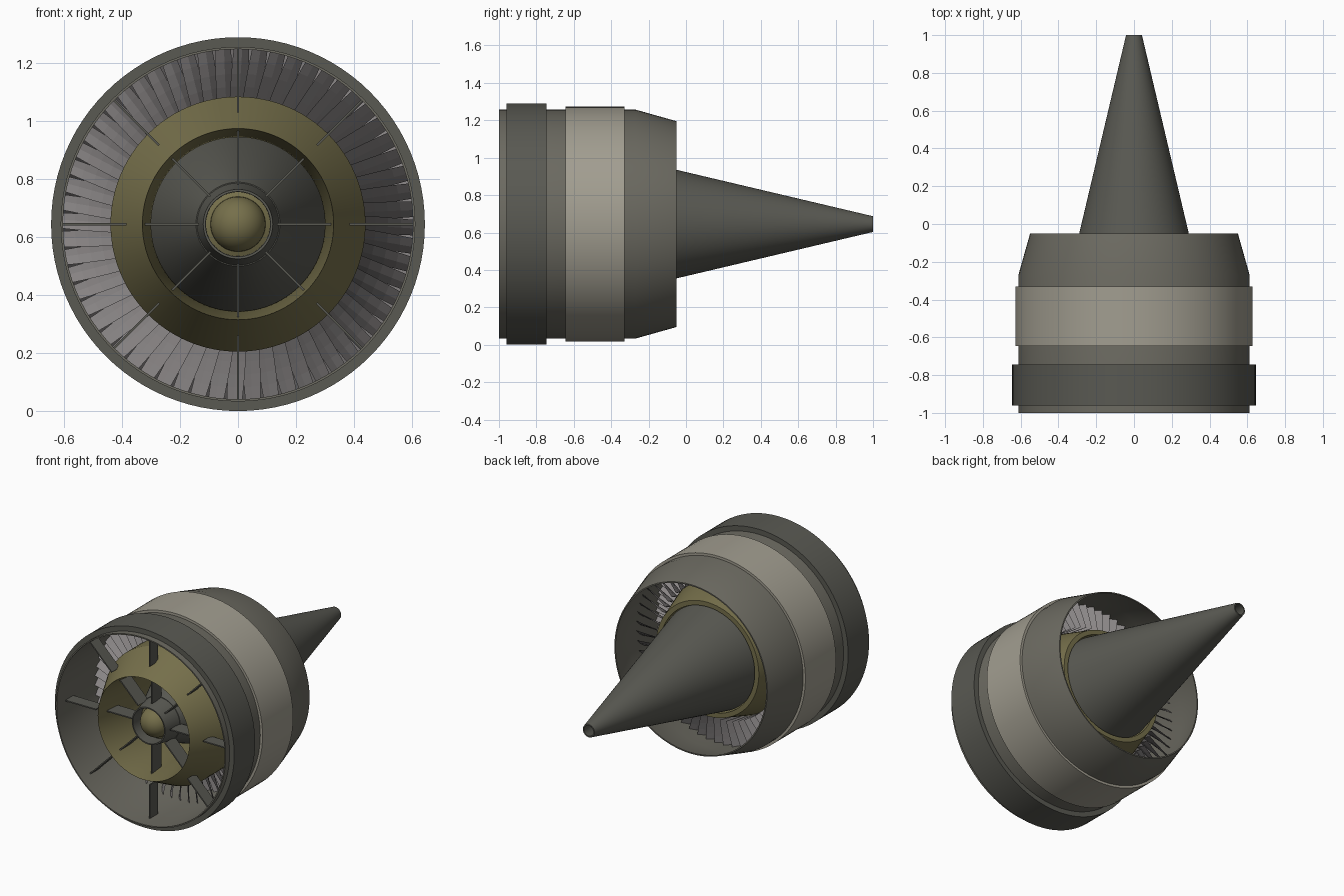
import bpy, bmesh, math
from mathutils import Matrix, Vector

if "Cube" in bpy.data.objects:
    bpy.data.objects.remove(bpy.data.objects["Cube"])

CZ = 0.645   # height of the engine axis
SEG = 96


def material(name, rgb):
    m = bpy.data.materials.new(name)
    m.diffuse_color = (*rgb, 1)
    m.use_nodes = True
    m.node_tree.nodes["Principled BSDF"].inputs["Base Color"].default_value = m.diffuse_color
    return m


DARK = material("dark_metal", (0.10, 0.10, 0.085))
CASE = material("case_metal", (0.15, 0.145, 0.12))
LIGHT = material("light_band", (0.36, 0.34, 0.28))
OLIVE = material("olive_core", (0.18, 0.16, 0.07))
BLADE = material("blade_metal", (0.25, 0.235, 0.235))


def finish(name, bm, mat, smooth=True):
    bmesh.ops.recalc_face_normals(bm, faces=bm.faces)
    me = bpy.data.meshes.new(name)
    bm.to_mesh(me)
    bm.free()
    ob = bpy.data.objects.new(name, me)
    bpy.context.collection.objects.link(ob)
    me.materials.append(mat)
    ob.location.z = CZ
    if smooth:
        bpy.ops.object.select_all(action='DESELECT')
        ob.select_set(True)
        bpy.context.view_layer.objects.active = ob
        bpy.ops.object.shade_smooth_by_angle(angle=math.radians(25))
    return ob


def lathe(name, profile, mat, closed=True):
    """Spin a (radius, y) profile around the y axis."""
    bm = bmesh.new()
    rings = []
    for r, y in profile:
        if r < 1e-5:
            rings.append([bm.verts.new((0, y, 0))] * SEG)
        else:
            rings.append([bm.verts.new((r * math.sin(2 * math.pi * i / SEG), y,
                                        r * math.cos(2 * math.pi * i / SEG))) for i in range(SEG)])
    pairs = list(zip(rings, rings[1:]))
    if closed:
        pairs.append((rings[-1], rings[0]))
    for a, b in pairs:
        for i in range(SEG):
            j = (i + 1) % SEG
            vs = list(dict.fromkeys((a[i], a[j], b[j], b[i])))
            if len(vs) > 2:
                bm.faces.new(vs)
    return finish(name, bm, mat)


def struts(name, r0, r1, y0, y1, count=8, thick=0.008):
    """Thin radial plates."""
    bm = bmesh.new()
    for i in range(count):
        m = (Matrix.Rotation(2 * math.pi * i / count, 4, 'Y')
             @ Matrix.Translation((0, (y0 + y1) / 2, (r0 + r1) / 2))
             @ Matrix.Diagonal((thick, y1 - y0, r1 - r0, 1)))
        bmesh.ops.create_cube(bm, size=1, matrix=m)
    return finish(name, bm, DARK, False)


def blades(name, y, hand, count=60, r0=0.43, r1=0.607):
    """Ring of twisted blades that narrow towards the casing."""
    bm = bmesh.new()
    steps = 4
    for i in range(count):
        rot = Matrix.Rotation(2 * math.pi * i / count, 4, 'Y')
        rows = []
        for k in range(steps + 1):
            t = k / steps
            pitch = math.radians(28 + 14 * t) * hand
            half = 0.062 - 0.022 * t
            chord = Vector((math.sin(pitch), math.cos(pitch), 0)) * half
            mid = Vector((0.012 * hand * t, y, r0 + (r1 - r0) * t))
            side = Vector((math.cos(pitch), -math.sin(pitch), 0)) * 0.004
            rows.append([bm.verts.new(rot @ p) for p in
                         (mid - chord, mid + side, mid + chord, mid - side)])
        for a, b in zip(rows, rows[1:]):
            for q in range(4):
                bm.faces.new((a[q], a[(q + 1) % 4], b[(q + 1) % 4], b[q]))
        bm.faces.new(rows[0])
        bm.faces.new(rows[-1])
    return finish(name, bm, BLADE, False)


# Outer shell and bands
lathe("outer_casing", [(0.612, -1), (0.612, -0.27), (0.55, -0.05), (0.542, -0.05),
                       (0.604, -0.27), (0.604, -1)], CASE)
lathe("front_band", [(0.608, -0.96), (0.645, -0.96), (0.645, -0.745), (0.608, -0.745)], DARK)
lathe("middle_band", [(0.608, -0.645), (0.628, -0.645), (0.628, -0.33), (0.608, -0.33)], LIGHT)

# Inner duct around the core
lathe("core_duct", [(0.33, -0.97), (0.44, -0.75), (0.44, -0.45), (0.37, -0.22), (0.34, -0.22),
                    (0.34, -0.4), (0.30, -0.7)], OLIVE)

# Flared core body running into the long tail cone
lathe("core_and_tail_cone", [(0, -0.80), (0.145, -0.80), (0.29, -0.45), (0.335, -0.24), (0.29, -0.05),
                             (0.042, 1.0), (0.034, 1.0), (0.05, 0.9), (0, 0.9)], DARK, False)

# Hub ring with domed nose
lathe("hub_ring", [(0.12, -0.92), (0.145, -0.78), (0.11, -0.78), (0.112, -0.92)], DARK)
lathe("nose_dome", [(0, -0.935)] + [(0.095 * math.sin(a), -0.84 - 0.095 * math.cos(a))
                                    for a in (math.pi / 2 * k / 10 for k in range(1, 11))]
      + [(0.118, -0.83), (0.118, -0.79), (0, -0.79)], OLIVE, False)

# Radial struts
struts("outer_struts", 0.385, 0.607, -0.91, -0.83)
struts("inner_struts", 0.135, 0.325, -0.89, -0.79)

# Blade stages
blades("front_fan_blades", -0.58, 1)
blades("rear_fan_blades", -0.38, -1)
